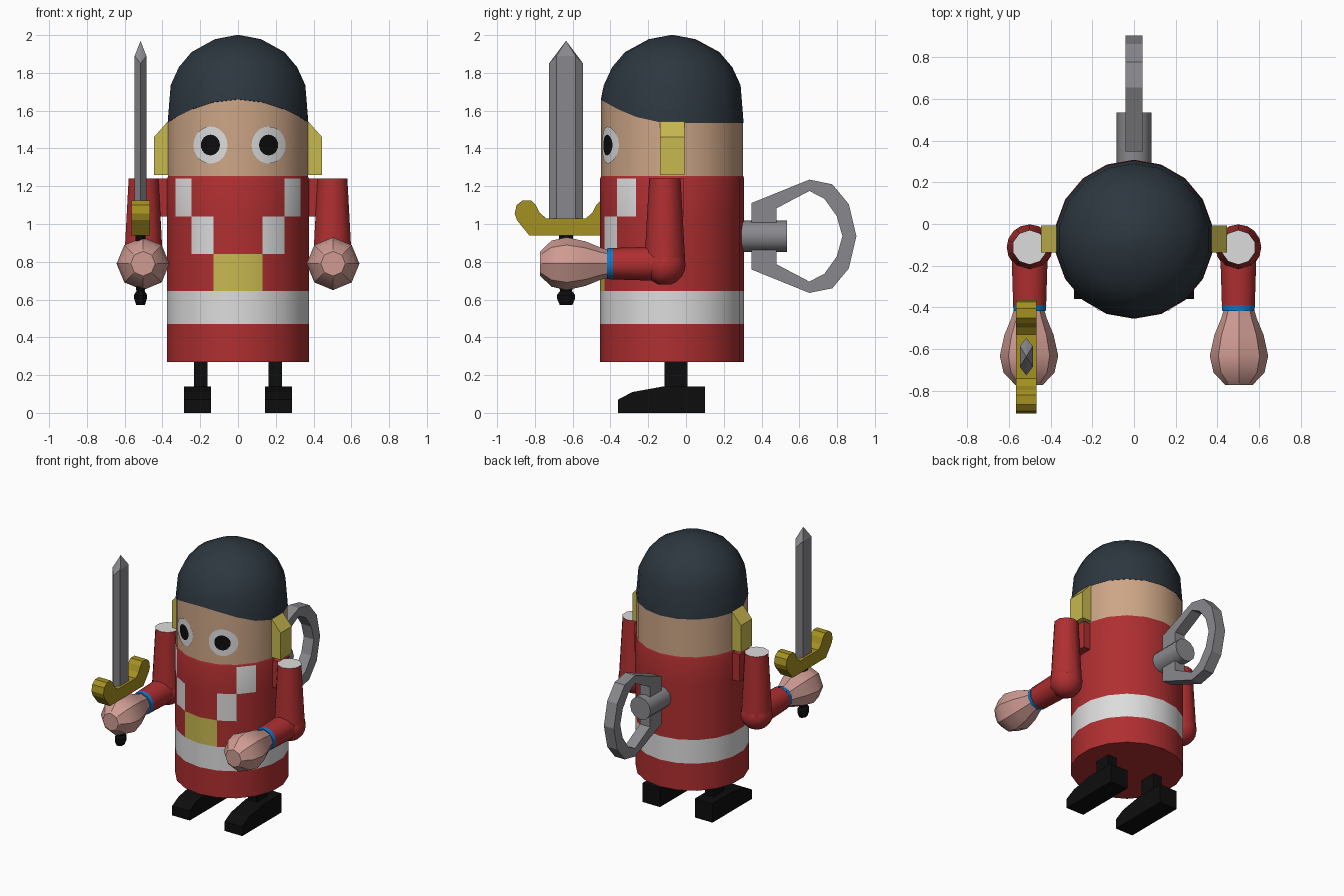
import bpy, bmesh
from math import sin, cos, pi, radians
from mathutils import Matrix, Vector

if "Cube" in bpy.data.objects:
    bpy.data.objects.remove(bpy.data.objects["Cube"])


def material(name, rgb):
    m = bpy.data.materials.new(name)
    m.use_nodes = True
    colour = (*rgb, 1)
    m.diffuse_color = colour
    m.node_tree.nodes["Principled BSDF"].inputs["Base Color"].default_value = colour
    return m


RED = material("coat red", (0.43, 0.028, 0.03))
WHITE = material("white", (0.72, 0.72, 0.72))
NAVY = material("hat slate", (0.026, 0.038, 0.05))
SKIN = material("face tan", (0.61, 0.38, 0.24))
PINK = material("hand pink", (0.62, 0.33, 0.29))
YELLOW = material("pale yellow", (0.58, 0.48, 0.08))
GOLD = material("guard gold", (0.37, 0.28, 0.015))
STEEL = material("steel grey", (0.25, 0.25, 0.27))
BLACK = material("black", (0.004, 0.004, 0.004))
BLUE = material("cuff blue", (0.007, 0.19, 0.58))

UP = Matrix()
FORWARD = Matrix.Rotation(pi / 2, 4, "X")
BACKWARD = Matrix.Rotation(-pi / 2, 4, "X")


def finish(name, bm, mats, angle=0, rule=None, fix=True):
    """Turn a bmesh into an object; edges sharper than the angle stay hard."""
    if fix:
        bmesh.ops.recalc_face_normals(bm, faces=bm.faces)
    for e in bm.edges:
        e.smooth = e.calc_face_angle(pi) < radians(angle)
    for f in bm.faces:
        f.smooth = angle > 0
        if rule:
            f.material_index = rule(f.calc_center_median(), f.normal)
    mesh = bpy.data.meshes.new(name)
    bm.to_mesh(mesh)
    bm.free()
    for m in mats:
        mesh.materials.append(m)
    ob = bpy.data.objects.new(name, mesh)
    bpy.context.collection.objects.link(ob)
    return ob


def lathe(name, profile, sides, loc, mats, axis=UP, angle=50, rule=None, squash=1, phase=-pi / 2):
    """Turn (radius, height) rows; a height may be a function of depth."""
    bm = bmesh.new()
    rows = []
    for r, h in profile:
        ring = []
        for i in range(sides):
            a = phase + 2 * pi * i / sides
            z = h(sin(a)) if callable(h) else h
            ring.append(bm.verts.new((r * cos(a) * squash, r * sin(a), z)))
        rows.append(ring)
    for low, high in zip(rows, rows[1:]):
        for i in range(sides):
            j = (i + 1) % sides
            bm.faces.new((low[i], low[j], high[j], high[i]))
    bm.faces.new(rows[0][::-1])
    bm.faces.new(rows[-1])
    bm.transform(Matrix.Translation(loc) @ axis)
    return finish(name, bm, mats, angle, rule)


def prism(name, outline, plane, low, high, mat):
    """Extrude an outline: plane 'x' takes (y, z) points, plane 'y' takes (x, z)."""
    bm = bmesh.new()

    def ring(d):
        return [bm.verts.new((d, a, b) if plane == "x" else (a, d, b)) for a, b in outline]
    v, w = ring(low), ring(high)
    bm.faces.new(v)
    bm.faces.new(w)
    for i in range(len(v)):
        j = (i + 1) % len(v)
        bm.faces.new((v[i], v[j], w[j], w[i]))
    return finish(name, bm, [mat])


def box(name, x, y, z, mat):
    return prism(name, [(y[0], z[0]), (y[1], z[0]), (y[1], z[1]), (y[0], z[1])], "x", *x, mat)


# Body: coat with belt, buckle and chest patches by face position
AXIS_Y = -0.073
R = 0.381


def coat_colour(c, n):
    if abs(n.z) > 0.5:
        return 0
    if 0.47 < c.z < 0.645:
        return 1
    x = abs(c.x)
    if c.y < AXIS_Y:
        if 0.645 < c.z < 0.84 and x < R * sin(radians(20)):
            return 2
        step = 20 if 0.84 < c.z < 1.04 else 40 if 1.04 < c.z < 1.235 else None
        if step and R * sin(radians(step)) < x < R * sin(radians(step + 20)):
            return 1
    return 0


lathe("coat", [(R, z) for z in (0.27, 0.47, 0.645, 0.84, 1.04, 1.24)] + [(0.376, 1.255)],
      18, (0, AXIS_Y, 0), [RED, WHITE, YELLOW], rule=coat_colour)


# Head and hat share a rim that rises toward the front
def rim(depth):
    return 1.535 + 0.125 * max(0, -depth) ** 2


lathe("head", [(0.376, 1.25), (0.376, rim)], 18, (0, AXIS_Y, 0), [SKIN])
lathe("hat", [(0.378, rim), (0.362, 1.735), (0.318, 1.83), (0.25, 1.91), (0.125, 1.978), (0.01, 2.0)],
      18, (0, AXIS_Y, 0), [NAVY])


# Eyes: thin curved plates wrapped on the face
def eye_patch(name, cx, cz, radii, offset, mat):
    bm = bmesh.new()
    n = 24
    rows = []
    for k in radii:
        ring = []
        for i in range(n):
            x = cx + 0.09 * k * cos(2 * pi * i / n)
            z = cz + 0.098 * k * sin(2 * pi * i / n)
            y = AXIS_Y - ((0.376 + offset) ** 2 - x * x) ** 0.5
            ring.append(bm.verts.new((x, y, z)))
        rows.append(ring)
    for a, b in zip(rows, rows[1:]):
        for i in range(n):
            j = (i + 1) % n
            bm.faces.new((a[i], b[i], b[j], a[j]))
    bm.faces.new(rows[0])
    return finish(name, bm, [mat], 50, fix=False)


for side, cx in (("right", -0.146), ("left", 0.162)):
    eye_patch(side + "_eye_white", cx, 1.418, (0.2, 0.4, 0.6, 0.8, 1), 0.002, WHITE)
    eye_patch(side + "_pupil", cx, 1.418, (0.14, 0.28, 0.42, 0.56), 0.005, BLACK)

# Parts repeated on both sides
FOOT = [(-0.36, 0), (-0.36, 0.07), (-0.285, 0.11), (-0.12, 0.14), (0.1, 0.14), (0.1, 0)]
HAND = [(0.075, 0.305), (0.085, 0.34), (0.118, 0.42), (0.14, 0.52), (0.122, 0.6), (0.065, 0.66)]
for side, s in (("right", -1), ("left", 1)):
    def span(a, b):
        return sorted((s * a, s * b))

    prism(side + "_ear_guard", [(s * x, z) for x, z in
          ((0.355, 1.26), (0.445, 1.26), (0.445, 1.46), (0.37, 1.545), (0.355, 1.545))],
          "y", -0.137, -0.007, YELLOW)
    box(side + "_shoulder", span(0.35, 0.43), (-0.135, -0.01), (1.04, 1.24), RED)

    # Arm
    x = s * 0.5
    lathe(side + "_upper_arm", [(0.108, 0.8), (0.083, 1.24)], 10, (x, -0.112, 0), [RED, WHITE],
          rule=lambda c, n: int(n.z > 0.9))
    ball = [(0.11 * sin(pi * k / 10), -0.11 * cos(pi * k / 10)) for k in range(1, 10)]
    lathe(side + "_elbow", ball, 16, (x, -0.112, 0.785), [RED])
    lathe(side + "_forearm", [(0.092, 0), (0.083, 0.28)], 10, (x, -0.112, 0.79), [RED], FORWARD)
    lathe(side + "_cuff", [(0.084, 0.275), (0.081, 0.305)], 10, (x, -0.112, 0.79), [BLUE], FORWARD)
    lathe(side + "_hand", HAND, 8, (x + s * 0.003, -0.112, 0.79), [PINK], FORWARD, angle=30)

    # Leg and foot
    box(side + "_leg", span(0.162, 0.232), (-0.113, 0.008), (0.12, 0.28), BLACK)
    prism(side + "_foot", FOOT, "x", *span(0.143, 0.287), BLACK)

# Sword
SX, SY = -0.516, -0.635
bm = bmesh.new()
section = [(0, -0.09), (0.031, -0.05), (0.031, 0.05), (0, 0.09), (-0.031, 0.05), (-0.031, -0.05)]
base = [bm.verts.new((SX + a, SY + b, 1.02)) for a, b in section]
top = [bm.verts.new((SX + a, SY + b, 1.85 if a == 0 else 1.89)) for a, b in section]
tip = bm.verts.new((SX, SY, 1.97))
bm.faces.new(base)
for i in range(6):
    j = (i + 1) % 6
    bm.faces.new((base[i], base[j], top[j], top[i]))
    bm.faces.new((top[i], top[j], tip))
finish("sword_blade", bm, [STEEL])

half = [(0.105, 1.03), (0.14, 1.06), (0.16, 1.1), (0.185, 1.125), (0.23, 1.125),
        (0.262, 1.1), (0.272, 1.055), (0.26, 1.02), (0.195, 0.94)]
guard = [(SY + y, z) for y, z in half] + [(SY - y, z) for y, z in reversed(half)]
prism("sword_guard", guard, "x", SX - 0.049, SX + 0.049, GOLD)
lathe("sword_grip", [(0.035, 0.57), (0.052, 0.605), (0.052, 0.625), (0.034, 0.645), (0.04, 0.67), (0.04, 0.95)],
      8, (SX, SY, 0), [BLACK], angle=30, squash=0.7, phase=pi / 8)

# Wind-up key on the back
KZ = 0.935
lathe("key_shaft", [(0.083, 0), (0.083, 0.25)], 12, (0, 0.285, KZ), [STEEL], BACKWARD)


def loop(points):
    upper = [(y, KZ + h) for y, h in points]
    return upper + [(y, 2 * KZ - z) for y, z in reversed(upper) if z > KZ]


outer = loop([(0.347, 0.176), (0.653, 0.3), (0.775, 0.275), (0.862, 0.17), (0.902, 0)])
inner = loop([(0.479, 0.148), (0.653, 0.24), (0.733, 0.198), (0.798, 0.107), (0.828, 0)])
bm = bmesh.new()
rings = [[bm.verts.new((x, y, z)) for y, z in shape]
         for x, shape in ((-0.041, outer), (0.041, outer), (0.041, inner), (-0.041, inner))]
count = len(outer)
for k in range(4):
    a, b = rings[k], rings[(k + 1) % 4]
    for i in range(count):
        j = (i + 1) % count
        bm.faces.new((a[i], a[j], b[j], b[i]))
finish("key_handle", bm, [STEEL])
